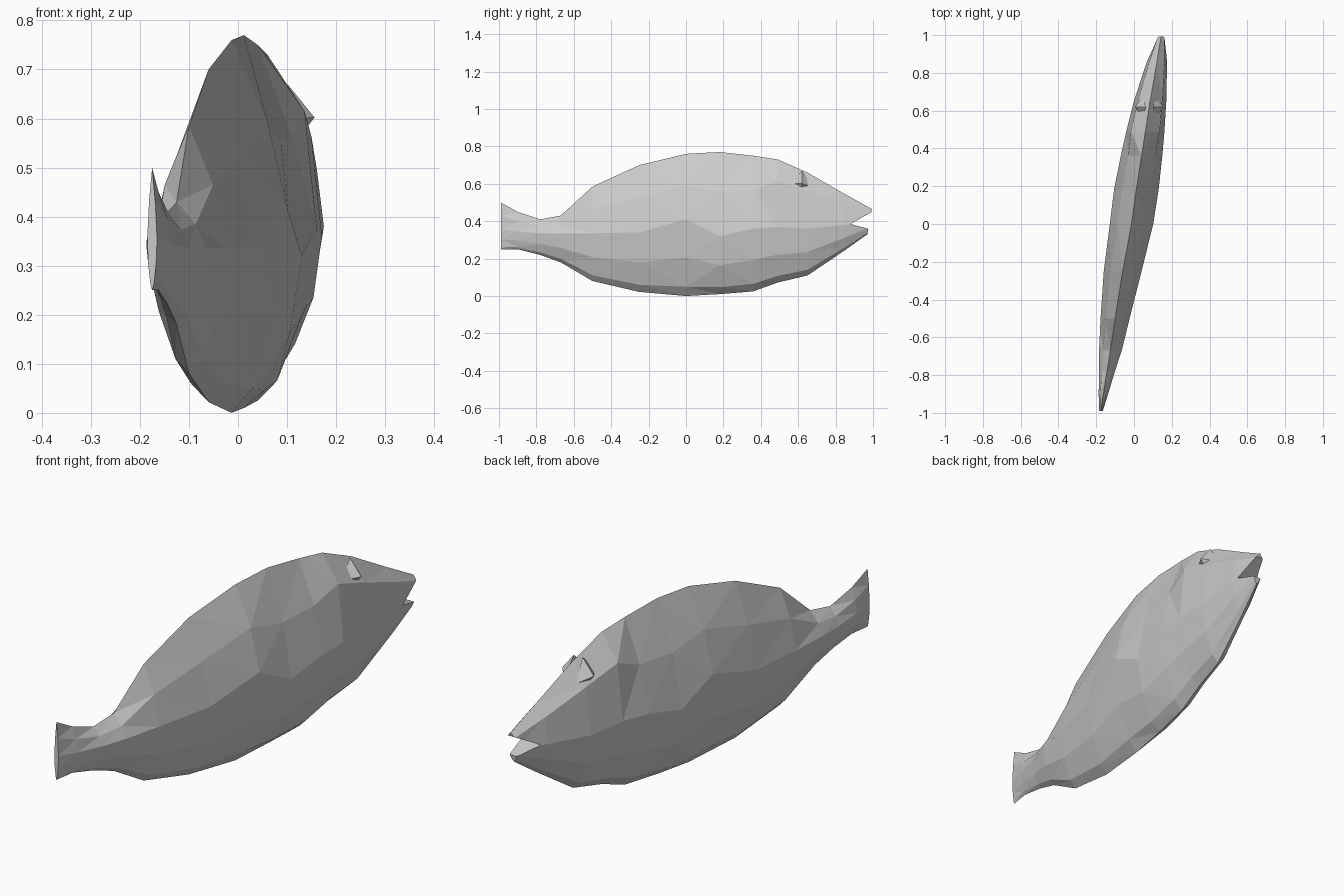
import bpy
import bmesh

if "Cube" in bpy.data.objects:
    bpy.data.objects.remove(bpy.data.objects["Cube"], do_unlink=True)

# One plain grey for the whole fish
grey = bpy.data.materials.new("light_grey")
grey.use_nodes = True
colour = (0.6, 0.6, 0.6, 1.0)
grey.diffuse_color = colour
grey.node_tree.nodes["Principled BSDF"].inputs["Base Color"].default_value = colour


def finish(bm, name):
    """Turn a bmesh into a flat-shaded object."""
    bmesh.ops.recalc_face_normals(bm, faces=bm.faces[:])
    mesh = bpy.data.meshes.new(name)
    bm.to_mesh(mesh)
    bm.free()
    mesh.materials.append(grey)
    obj = bpy.data.objects.new(name, mesh)
    bpy.context.collection.objects.link(obj)
    return obj


# Body stations from tail to snout:
# y, centre x, half thickness, bottom z, widest z, top z
stations = [
    (-0.99, -0.175, 0.010, 0.25, 0.355, 0.50),
    (-0.90, -0.162, 0.025, 0.25, 0.345, 0.45),
    (-0.78, -0.143, 0.042, 0.22, 0.335, 0.41),
    (-0.67, -0.125, 0.060, 0.18, 0.335, 0.43),
    (-0.50, -0.100, 0.077, 0.08, 0.335, 0.585),
    (-0.25, -0.060, 0.100, 0.022, 0.34, 0.70),
    (0.00, -0.013, 0.115, 0.00, 0.41, 0.76),
    (0.18, 0.012, 0.118, 0.01, 0.32, 0.77),
    (0.36, 0.040, 0.110, 0.025, 0.36, 0.75),
    (0.49, 0.060, 0.101, 0.072, 0.37, 0.73),
    (0.65, 0.085, 0.086, 0.11, 0.36, 0.66),
    (0.85, 0.120, 0.055, 0.245, 0.38, 0.545),
    (0.982, 0.143, 0.024, 0.33, 0.40, 0.465),
]


def section(y, cx, half, low, mid, high):
    """Closed lens-shaped outline, fuller at the brow."""
    upper = (0.75, 0.68) if y > 0.4 else (0.64, 0.52)
    side = [(0, 1), upper, (1, 0), (0.8, -0.5), (0.36, -0.88), (0, -1)]
    ring = side + [(-w, h) for w, h in side[-2:0:-1]]
    lean = 0.012 if y > 0.9 else 0
    return [(cx + half * w, y + lean * h,
             mid + h * (high - mid if h > 0 else mid - low)) for w, h in ring]


# Body with tail fin
bm = bmesh.new()
rings = [[bm.verts.new(p) for p in section(*s)] for s in stations]
for a, b in zip(rings, rings[1:]):
    for i in range(len(a)):
        j = (i + 1) % len(a)
        bm.faces.new((a[i], a[j], b[j], b[i]))
bm.faces.new(rings[0])
bm.faces.new(rings[-1])
bmesh.ops.triangulate(bm, faces=bm.faces[:])
body = finish(bm, "fish_body")

# Mouth: wedge cut into the snout
bm = bmesh.new()
wedge = [(0.88, 0.385), (1.1, 0.51), (1.1, 0.325)]
sides = [[bm.verts.new((x, y, z)) for y, z in wedge] for x in (-0.1, 0.4)]
for side in sides:
    bm.faces.new(side)
for i in range(3):
    j = (i + 1) % 3
    bm.faces.new((sides[0][i], sides[0][j], sides[1][j], sides[1][i]))
cutter = finish(bm, "mouth_cutter")
cutter.hide_render = True
cut = body.modifiers.new("mouth", "BOOLEAN")
cut.operation = "DIFFERENCE"
cut.solver = "EXACT"
cut.object = cutter
bpy.context.view_layer.update()
graph = bpy.context.evaluated_depsgraph_get()
carved = bpy.data.meshes.new_from_object(body.evaluated_get(graph))
body.modifiers.clear()
body.data = carved
bpy.data.objects.remove(cutter, do_unlink=True)

# Brow ridges over the eyes: (distance from centre plane, y, z)
brow = [(0.03, 0.55, 0.60), (0.03, 0.68, 0.58), (0.02, 0.62, 0.67),
        (0.075, 0.62, 0.602), (0.05, 0.62, 0.57)]
for sign, name in ((1, "left_brow"), (-1, "right_brow")):
    bm = bmesh.new()
    for d, y, z in brow:
        bm.verts.new((0.081 + sign * d, y, z))
    bmesh.ops.convex_hull(bm, input=bm.verts[:])
    finish(bm, name)
